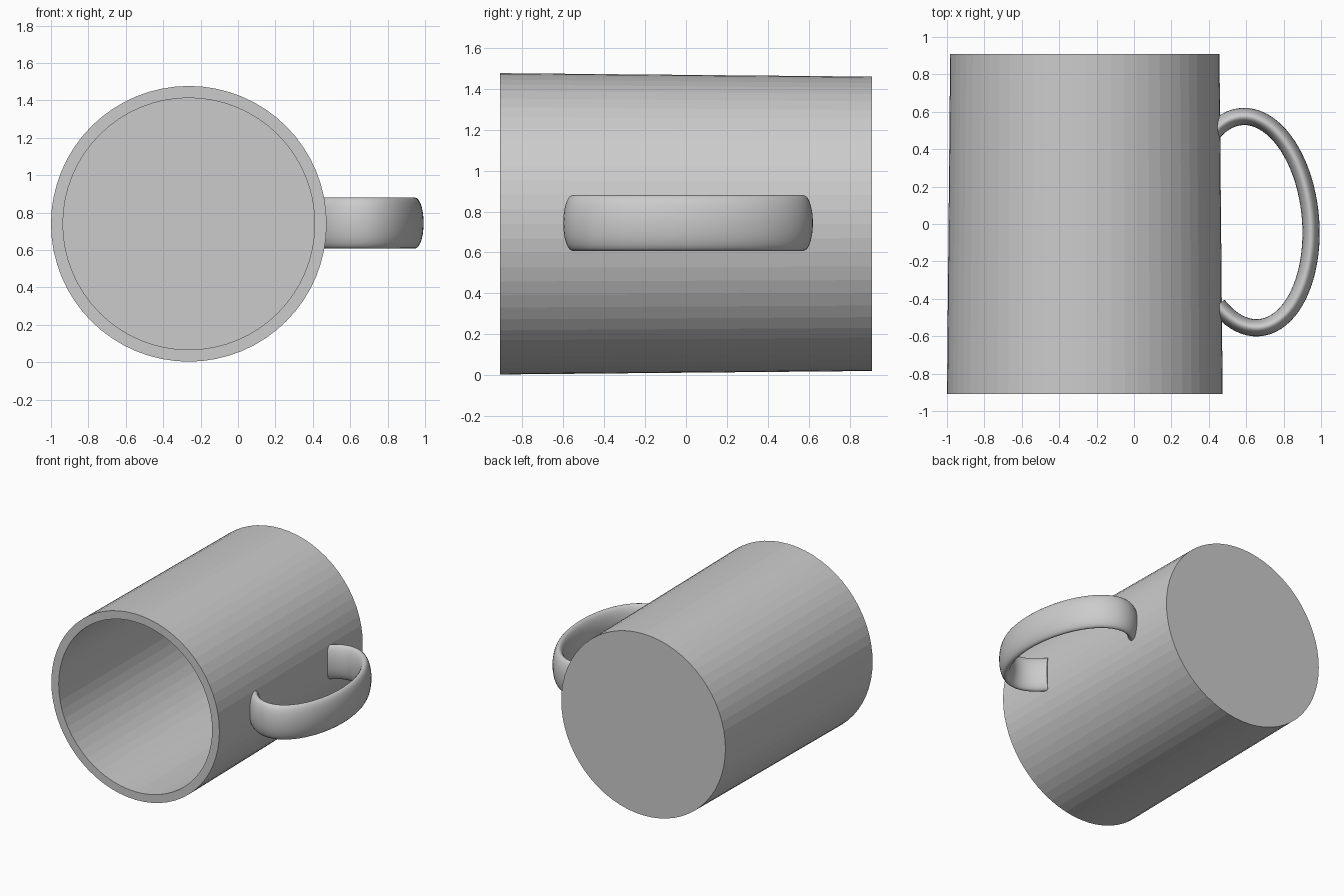
import bpy, bmesh
from math import sin, cos, pi

cube = bpy.data.objects.get("Cube")
if cube:
    bpy.data.objects.remove(cube, do_unlink=True)

CX, CZ = -0.263, 0.74     # axis of the mug, running along y
SIDES = 64

grey = bpy.data.materials.new("grey")
grey.use_nodes = True
grey.diffuse_color = (0.6, 0.6, 0.6, 1)
grey.node_tree.nodes["Principled BSDF"].inputs["Base Color"].default_value = (0.6, 0.6, 0.6, 1)


def loft(name, rings, smooth):
    """Skin a list of closed rings and cap both ends."""
    bm = bmesh.new()
    loops = [[bm.verts.new(p) for p in ring] for ring in rings]
    n = len(loops[0])
    for a, b in zip(loops, loops[1:]):
        for i in range(n):
            j = (i + 1) % n
            bm.faces.new((a[i], a[j], b[j], b[i]))
    bm.faces.new(loops[0])
    bm.faces.new(loops[-1])
    bmesh.ops.recalc_face_normals(bm, faces=bm.faces)
    mesh = bpy.data.meshes.new(name)
    bm.to_mesh(mesh)
    bm.free()
    mesh.materials.append(grey)
    obj = bpy.data.objects.new(name, mesh)
    bpy.context.collection.objects.link(obj)
    for poly in mesh.polygons:
        poly.use_smooth = smooth and len(poly.vertices) == 4
    return obj


# Mug body: base, outer wall, rim, inner wall and floor
profile = [(0.72, 0.91), (0.737, -0.91), (0.673, -0.91), (0.673, 0.84)]
loft("mug_body", [[(CX + r * cos(2 * pi * i / SIDES), y, CZ + r * sin(2 * pi * i / SIDES))
                   for i in range(SIDES)] for r, y in profile], False)

# Handle: flattened oval section swept along a slightly slanted ellipse
START, END, STEPS, SECTION = -2.24, 2.13, 56, 28
rings = []
for s in range(STEPS + 1):
    t = START + (END - START) * s / STEPS
    x, y = 0.622 + 0.323 * cos(t) - 0.033 * sin(t), 0.01 + 0.565 * sin(t)
    tx, ty = -0.323 * sin(t) - 0.033 * cos(t), 0.565 * cos(t)
    length = (tx * tx + ty * ty) ** 0.5
    nx, ny = ty / length, -tx / length
    ring = []
    for i in range(SECTION):
        a = 2 * pi * i / SECTION
        d = 0.046 * cos(a)
        # Ends stay buried within the wall
        ring.append((max(x + nx * d, 0.43), y + ny * d, CZ + 0.004 + 0.136 * sin(a)))
    rings.append(ring)
loft("handle", rings, True)
